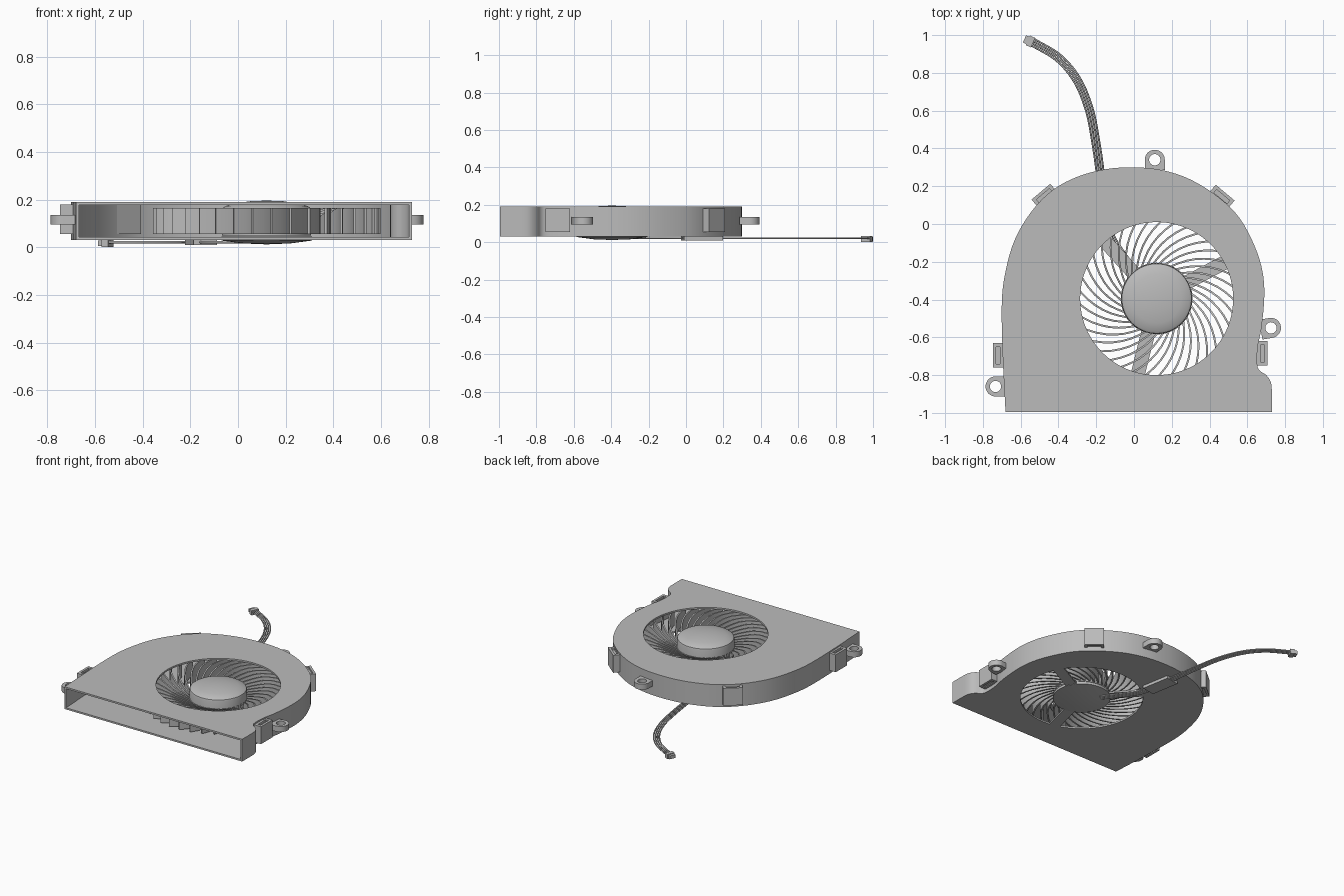
import bpy, bmesh, math
from mathutils import Vector, Matrix

cube = bpy.data.objects.get("Cube")
if cube:
    bpy.data.objects.remove(cube, do_unlink=True)

grey = bpy.data.materials.new("grey plastic")
grey.use_nodes = True
grey.diffuse_color = (0.5, 0.5, 0.5, 1)
grey.node_tree.nodes["Principled BSDF"].inputs["Base Color"].default_value = (0.5, 0.5, 0.5, 1)

FAN = Vector((0.12, -0.395))   # impeller axis
HOLE = 0.405                   # intake radius
BOTTOM, TOP, SHEET = 0.03, 0.19, 0.012


def finish(name, bm, angle=35):
    bmesh.ops.recalc_face_normals(bm, faces=bm.faces)
    mesh = bpy.data.meshes.new(name)
    bm.to_mesh(mesh)
    bm.free()
    mesh.materials.append(grey)
    ob = bpy.data.objects.new(name, mesh)
    bpy.context.collection.objects.link(ob)
    bpy.ops.object.select_all(action='DESELECT')
    ob.select_set(True)
    bpy.context.view_layer.objects.active = ob
    bpy.ops.object.shade_smooth_by_angle(angle=math.radians(angle))
    return ob


def polar(r, a, c=(0, 0)):
    return Vector((c[0] + r * math.cos(a), c[1] + r * math.sin(a)))


def circle(r, c, n=64):
    return [polar(r, math.tau * i / n, c) for i in range(n)]


def rect(w, h, c=(0, 0), turn=0):
    rot = Matrix.Rotation(math.radians(turn), 2)
    return [rot @ Vector((x * w / 2, y * h / 2)) + Vector(c)
            for x, y in ((-1, -1), (1, -1), (1, 1), (-1, 1))]


def smooth(pts, steps=4):
    """Catmull-Rom curve through the points."""
    p = [Vector(q) for q in pts]
    p = [2 * p[0] - p[1]] + p + [2 * p[-1] - p[-2]]
    out = []
    for a, b, c, d in zip(p, p[1:], p[2:], p[3:]):
        for i in range(steps):
            t = i / steps
            out.append(b + (c - a) * t / 2 + (2 * a - 5 * b + 4 * c - d) * t * t / 2
                       + (3 * b - a - 3 * c + d) * t ** 3 / 2)
    return out + [p[-2]]


def offset(pts, d):
    """Shift an open path sideways, to the right of its direction."""
    out = []
    for i, p in enumerate(pts):
        t = (pts[min(i + 1, len(pts) - 1)] - pts[max(i - 1, 0)]).normalized()
        out.append(p + Vector((t.y, -t.x)) * d)
    return out


def slab(name, outline, z0, z1, holes=()):
    """Flat profile with holes, given a thickness."""
    bm = bmesh.new()
    for loop in (outline, *holes):
        vs = [bm.verts.new((p[0], p[1], z0)) for p in loop]
        for i, v in enumerate(vs):
            bm.edges.new((vs[i - 1], v))
    bmesh.ops.triangle_fill(bm, use_beauty=True, use_dissolve=False, edges=bm.edges[:])
    ext = bmesh.ops.extrude_face_region(bm, geom=bm.faces[:], use_keep_orig=True)
    moved = [g for g in ext["geom"] if isinstance(g, bmesh.types.BMVert)]
    bmesh.ops.translate(bm, verts=moved, vec=(0, 0, z1 - z0))
    return finish(name, bm)


def lathe(name, profile, n=64):
    bm = bmesh.new()
    vs = [bm.verts.new((FAN.x + r, FAN.y, z)) for r, z in profile]
    es = [bm.edges.new(pair) for pair in zip(vs, vs[1:])]
    bmesh.ops.spin(bm, geom=vs + es, cent=(*FAN, 0), axis=(0, 0, 1),
                   angle=math.tau, steps=n, use_merge=True)
    bmesh.ops.remove_doubles(bm, verts=bm.verts, dist=0.0005)
    return finish(name, bm)


# Housing: scroll-shaped wall, open at the front, with two pierced covers
scroll = smooth([(-0.68, -0.995), (-0.695, -0.7), (-0.7, -0.42), (-0.68, -0.25),
                 (-0.63, -0.08), (-0.54, 0.07), (-0.43, 0.18), (-0.3, 0.25),
                 (-0.15, 0.29), (0, 0.3), (0.15, 0.285), (0.3, 0.235), (0.45, 0.14),
                 (0.56, 0.03), (0.64, -0.12), (0.68, -0.25), (0.69, -0.38),
                 (0.675, -0.55), (0.655, -0.65), (0.655, -0.76), (0.7, -0.8),
                 (0.725, -0.84), (0.73, -0.9), (0.73, -0.995)])
intake = circle(HOLE, FAN, 96)
slab("housing_wall", scroll + offset(scroll, SHEET)[::-1], BOTTOM + SHEET, TOP - SHEET)
slab("top_cover", scroll, TOP - SHEET, TOP, [intake])
slab("bottom_cover", scroll, BOTTOM, BOTTOM + SHEET, [intake])

# Motor mount and its three struts
lathe("motor_mount", [(0, 0.012), (0.1, 0.016), (0.19, 0.028), (0.19, 0.045), (0, 0.045)])
for name, deg in (("rear", 132), ("left", 28), ("front", 256)):
    a = math.radians(deg)
    slab(name + "_strut", rect(0.27, 0.075, polar(0.3, a, FAN), deg), BOTTOM, BOTTOM + SHEET)

# Impeller hub with domed cap
lathe("impeller_hub", [(0, 0.05), (0.187, 0.05), (0.187, 0.155), (0.184, 0.165), (0.172, 0.173),
                       (0.13, 0.184), (0.07, 0.193), (0, 0.196)])

# Swept impeller blades
BLADES, STEPS = 37, 9
bm = bmesh.new()
for k in range(BLADES):
    path = []
    for i in range(STEPS):
        t = i / (STEPS - 1)
        path.append(polar(0.18 + 0.295 * t, math.tau * k / BLADES - 0.85 * t ** 0.8, FAN))
    sides = list(zip(offset(path, -0.005), offset(path, 0.005)))
    rings = []
    for i, (p, q) in enumerate(sides):
        high = 0.1 + 0.065 * min(1, 2 * i / STEPS)
        rings.append([bm.verts.new((*v, z)) for v, z in
                      ((p, 0.055), (q, 0.055), (q, high), (p, high))])
    for a, b in zip(rings, rings[1:]):
        for j in range(4):
            bm.faces.new((a[j - 1], a[j], b[j], b[j - 1]))
    bm.faces.new(rings[0])
    bm.faces.new(rings[-1])
finish("impeller_blades", bm)

# Screw ears around the rim
for name, c, deg in (("rear", (0.11, 0.34), 90), ("left", (0.725, -0.55), 10),
                     ("right", (-0.733, -0.86), 180)):
    a = math.radians(deg)
    arc = [polar(0.053, a + math.pi * (i / 16 - 0.5), c) for i in range(17)]
    back = polar(-0.055, a)
    slab(name + "_screw_ear", arc + [arc[-1] + back, arc[0] + back], 0.095, 0.135,
         [circle(0.03, c, 24)])

# Slotted clips: a rectangular frame closed by a floor
for name, c, deg in (("right_front", (-0.72, -0.695), 0), ("left_front", (0.68, -0.685), 0),
                     ("right_rear", (-0.475, 0.15), -50), ("left_rear", (0.465, 0.145), 50)):
    slab(name + "_clip", rect(0.055, 0.13, c, deg), 0.055, 0.18, [rect(0.022, 0.09, c, deg)])
    slab(name + "_clip_floor", rect(0.03, 0.1, c, deg), 0.06, 0.165)

# Cable: four wires running under the rear strut and out to a plug
route = smooth([(0.04, -0.3), (-0.06, -0.17), (-0.13, -0.05), (-0.16, 0.12), (-0.18, 0.28),
                (-0.2, 0.42), (-0.235, 0.6), (-0.3, 0.76), (-0.4, 0.88), (-0.54, 0.965)], 6)
cable = bpy.data.curves.new("cable_wires", 'CURVE')
cable.dimensions = '3D'
cable.bevel_depth = 0.005
cable.bevel_resolution = 1
cable.use_fill_caps = True
cable.materials.append(grey)
for lane in (-1.5, -0.5, 0.5, 1.5):
    line = offset(route, lane * 0.0125)
    spline = cable.splines.new('POLY')
    spline.points.add(len(line) - 1)
    for point, p in zip(spline.points, line):
        point.co = (p.x, p.y, 0.021, 1)
bpy.context.collection.objects.link(bpy.data.objects.new("cable_wires", cable))
slab("cable_cover", rect(0.1, 0.21, (-0.155, 0.085), 10), 0.01, BOTTOM)

# Plug: a body with a narrower ridged nose
slab("plug_body", rect(0.03, 0.055, (-0.548, 0.966), -24), 0, 0.034)
slab("plug_nose", rect(0.03, 0.042, (-0.566, 0.974), -24), 0.005, 0.029)
